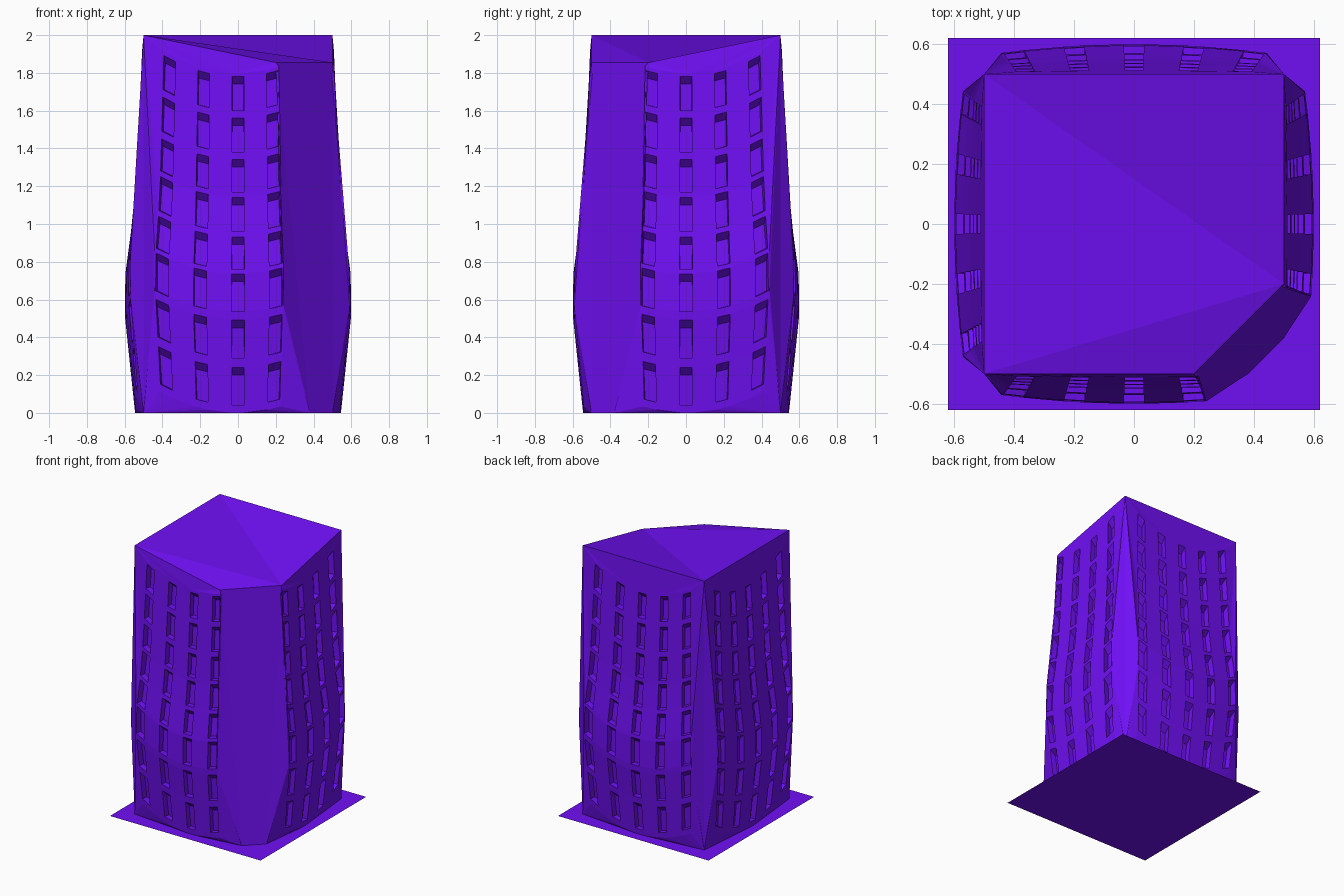
import bpy, bmesh
from mathutils import Vector

if "Cube" in bpy.data.objects:
    bpy.data.objects.remove(bpy.data.objects["Cube"])

mat = bpy.data.materials.new("violet")
mat.diffuse_color = (0.16, 0.005, 0.9, 1)
mat.use_nodes = True
mat.node_tree.nodes["Principled BSDF"].inputs["Base Color"].default_value = mat.diffuse_color

# bulge of the facade over height: (z, outward offset)
PROFILE = [(0, .045), (.52, .1), (.74, .096), (1.06, .053), (2, 0)]
SPACING, HALF_W, DEPTH = .178, .03, .04
TOPS = [.24, .49, .735, .93, 1.14, 1.34, 1.56, 1.78]
BOTTOMS = [.04, .29, .535, .76, .96, 1.17, 1.38, 1.60]


def bulge(z):
    for (z0, b0), (z1, b1) in zip(PROFILE, PROFILE[1:]):
        if z <= z1:
            return b0 + (b1 - b0) * (z - z0) / (z1 - z0)
    return 0


def surface(a, z):
    """Facade point (along, outward, up) from flat grid coordinates."""
    b = bulge(z)
    return Vector((a * (1 + 1.3 * b), .5 + b * (1 - 1.9 * a * a), z + .75 * a * a))


def finish(bm, name, recalc=True):
    if recalc:
        bmesh.ops.recalc_face_normals(bm, faces=bm.faces)
    me = bpy.data.meshes.new(name)
    bm.to_mesh(me)
    bm.free()
    me.materials.append(mat)
    ob = bpy.data.objects.new(name, me)
    bpy.context.collection.objects.link(ob)
    return ob


def wall(name, place, columns, right_low, right_high):
    """Bulged wall with recessed windows, stitched to its corner edges."""
    bm = bmesh.new()
    vert = lambda p: bm.verts.new(place(*p))
    xs = []
    for c in columns:
        xs += [c * SPACING - HALF_W, c * SPACING + HALF_W]
    xs = [xs[0] - .006] + xs + [xs[-1] + .006]
    zs = [0]
    for lo, hi in zip(BOTTOMS, TOPS):
        zs += [lo, hi]
    zs.append(1.80)
    grid = [[vert(surface(x, z)) for x in xs] for z in zs]

    for j in range(len(zs) - 1):
        for i in range(len(xs) - 1):
            q = [grid[j][i], grid[j][i + 1], grid[j + 1][i + 1], grid[j + 1][i]]
            if i % 2 == 1 and j % 2 == 1:
                # window: level sill, lintel sloping down to the pane
                pts = [surface(xs[i + dx], zs[j + dz]) for dx, dz in ((0, 0), (1, 0), (1, 1), (0, 1))]
                pane = []
                for k, p in enumerate(pts):
                    drop = .04 if k > 1 else 0
                    lean = pts[3 - k].y - p.y if k > 1 else 0
                    pane.append(vert((p.x * .98, p.y - DEPTH + lean * .15, p.z - drop)))
                bm.faces.new(pane)
                for k in range(4):
                    n = (k + 1) % 4
                    bm.faces.new((q[k], q[n], pane[n], pane[k]))
            else:
                bm.faces.new(q)

    # corner, top and bottom infill between the panel and its straight frame
    ll, lh = vert((-.5, .5, 0)), vert((-.5, .5, 2))
    rl, rh = vert(right_low), vert(right_high)

    def stitch(chain, start, end, mid):
        for k in range(len(chain) - 1):
            bm.faces.new((start if k < mid else end, chain[k], chain[k + 1]))
        bm.faces.new((start, chain[mid], end))

    stitch([r[0] for r in grid], ll, lh, 5)
    stitch([r[-1] for r in grid], rl, rh, 5)
    half = len(xs) // 2
    stitch(grid[-1], lh, rh, half)
    stitch(grid[0], ll, rl, half)
    return finish(bm, name)


# four walls: front and right stop at the cut corner
cut_low, cut_high = (.38, .5, 0), (.2, .5, 1.855)
full_low, full_high = (.5, .5, 0), (.5, .5, 2)
wall("front_wall", lambda a, o, z: (a, -o, z), range(-2, 2), cut_low, cut_high)
wall("right_wall", lambda a, o, z: (o, -a, z), range(-2, 2), cut_low, cut_high)
wall("back_wall", lambda a, o, z: (a, o, z), range(-2, 3), full_low, full_high)
wall("left_wall", lambda a, o, z: (-o, a, z), range(-2, 3), full_low, full_high)


def sheet(name, points, faces):
    bm = bmesh.new()
    vs = [bm.verts.new(p) for p in points]
    for f in faces:
        bm.faces.new([vs[i] for i in f])
    return finish(bm, name, False)


# folded roof dipping to the cut corner
sheet("roof", [(-.5, -.5, 2), (.2, -.5, 1.855), (.5, -.2, 1.855), (.5, .5, 2), (-.5, .5, 2)],
      [(0, 1, 2), (0, 2, 4), (2, 3, 4)])
# slanted face of the cut corner
sheet("corner_face", [(.38, -.5, 0), (.5, -.38, 0), (.5, -.2, 1.855), (.2, -.5, 1.855)], [(0, 1, 2, 3)])
# thin ground plate
s = .62
sheet("base_plate", [(-s, -s, 0), (s, -s, 0), (s, s, 0), (-s, s, 0)], [(0, 1, 2, 3)])
